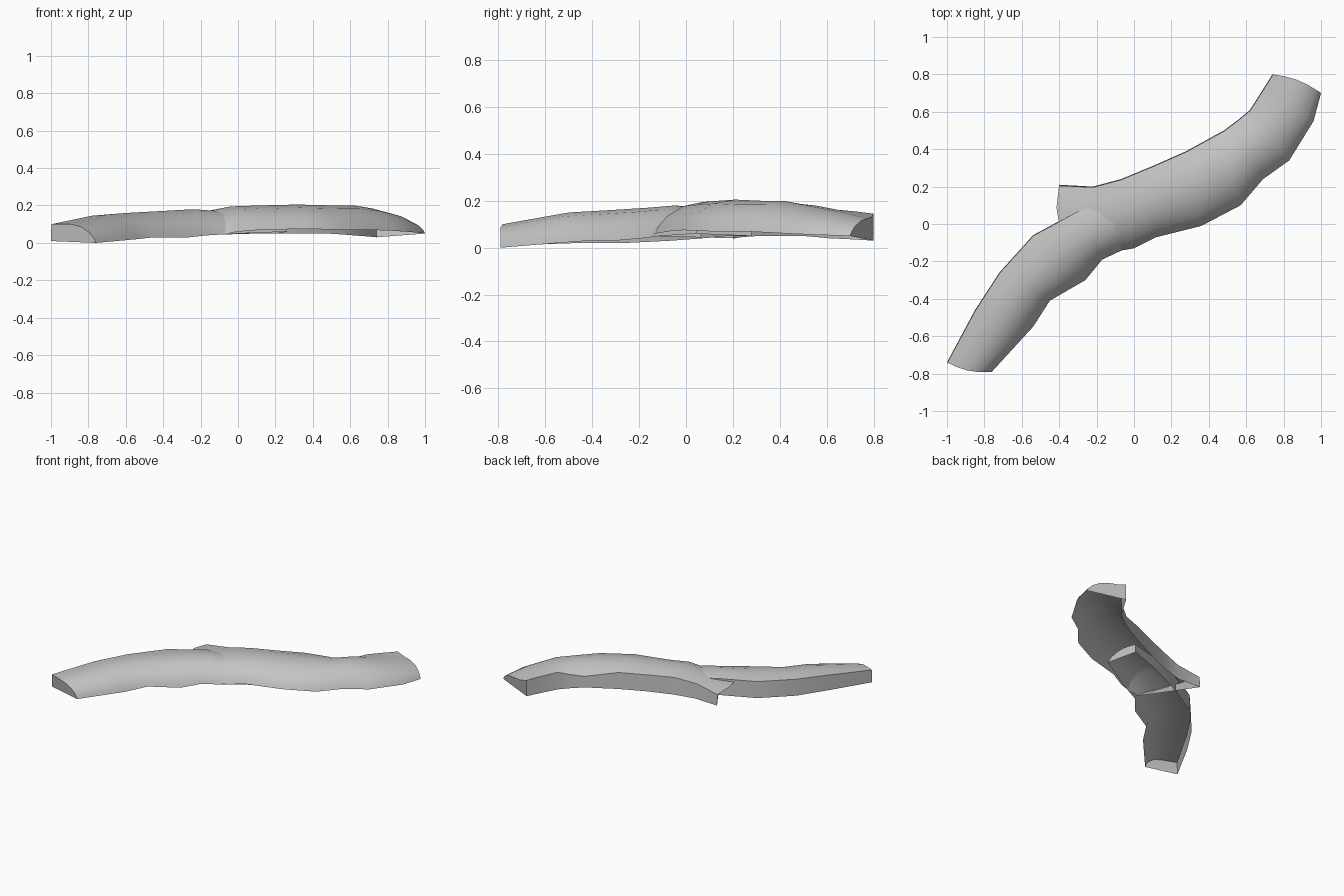
import bpy, bmesh, math
from mathutils import Vector

cube = bpy.data.objects.get("Cube")
if cube:
    bpy.data.objects.remove(cube, do_unlink=True)

# Single grey bark colour
bark = bpy.data.materials.new("grey_bark")
bark.use_nodes = True
bark.diffuse_color = (0.55, 0.55, 0.55, 1)
bark.node_tree.nodes["Principled BSDF"].inputs["Base Color"].default_value = bark.diffuse_color


def section(back, front, z_foot, z_back, z_crown, z_front, bulge):
    """Open arch from the back foot, up the steep wall, over the crown, to the front edge."""
    b, f = Vector(back), Vector(front)
    across = f - b
    along = Vector((-across.y, across.x)).normalized()
    drop = z_crown - z_front
    arch = [(0, z_foot), (0.01, z_back), (0.22, z_back + 0.75 * (z_crown - z_back)),
            (0.45, z_crown), (0.68, z_crown - 0.13 * drop),
            (0.87, z_crown - 0.45 * drop), (0.96, z_crown - 0.75 * drop), (1, z_front)]
    points = []
    for t, z in arch:
        p = b + across * t + along * bulge * math.sin(math.pi * t)
        points.append((p.x, p.y, z))
    return points


def bark_shell(name, stations):
    """Loft the sections, close both ends and leave the underside open."""
    bm = bmesh.new()
    rows = [[bm.verts.new(p) for p in section(*s)] for s in stations]
    for r0, r1 in zip(rows, rows[1:]):
        for i in range(len(r0) - 1):
            bm.faces.new((r0[i], r0[i + 1], r1[i + 1], r1[i]))
    bm.faces.new(rows[0])
    bm.faces.new(rows[-1][::-1])
    bmesh.ops.recalc_face_normals(bm, faces=bm.faces[:])
    if sum(f.normal.z * f.calc_area() for f in bm.faces) < 0:
        bmesh.ops.reverse_faces(bm, faces=bm.faces[:])
    mesh = bpy.data.meshes.new(name)
    bm.to_mesh(mesh)
    bm.free()
    mesh.materials.append(bark)
    obj = bpy.data.objects.new(name, mesh)
    bpy.context.collection.objects.link(obj)
    bpy.ops.object.select_all(action="DESELECT")
    obj.select_set(True)
    bpy.context.view_layer.objects.active = obj
    bpy.ops.object.shade_smooth_by_angle(angle=math.radians(40))


# Columns: back edge, front edge, foot z, back wall top z, crown z, front edge z, bulge
bark_shell("lower_branch", [
    ((-1.00, -0.74), (-0.76, -0.79), 0.01, 0.10, 0.10, 0.00, -0.02),
    ((-0.85, -0.46), (-0.54, -0.55), 0.02, 0.13, 0.15, 0.02, 0),
    ((-0.72, -0.26), (-0.45, -0.41), 0.02, 0.14, 0.16, 0.03, 0),
    ((-0.54, -0.06), (-0.26, -0.30), 0.03, 0.15, 0.17, 0.03, 0),
    ((-0.30, 0.07), (-0.17, -0.19), 0.04, 0.16, 0.18, 0.04, 0),
    ((-0.05, 0.18), (0.00, -0.11), 0.05, 0.14, 0.165, 0.05, 0),
    ((0.22, 0.28), (0.26, 0.04), 0.05, 0.11, 0.12, 0.06, 0),
])
bark_shell("upper_branch", [
    ((-0.40, 0.21), (-0.17, -0.16), 0.04, 0.12, 0.14, 0.05, -0.12),
    ((-0.22, 0.20), (-0.06, -0.14), 0.04, 0.15, 0.168, 0.05, -0.03),
    ((-0.07, 0.24), (0.00, -0.13), 0.045, 0.17, 0.195, 0.06, 0),
    ((0.10, 0.31), (0.12, -0.07), 0.05, 0.17, 0.20, 0.07, 0),
    ((0.28, 0.39), (0.36, -0.01), 0.05, 0.17, 0.205, 0.075, 0),
    ((0.48, 0.50), (0.57, 0.10), 0.05, 0.13, 0.20, 0.07, 0),
    ((0.56, 0.56), (0.69, 0.24), 0.045, 0.145, 0.20, 0.07, 0),
    ((0.62, 0.61), (0.83, 0.34), 0.04, 0.165, 0.185, 0.065, 0),
    ((0.69, 0.72), (0.96, 0.55), 0.035, 0.155, 0.155, 0.055, 0),
    ((0.74, 0.80), (1.00, 0.70), 0.03, 0.145, 0.125, 0.05, 0.02),
])
